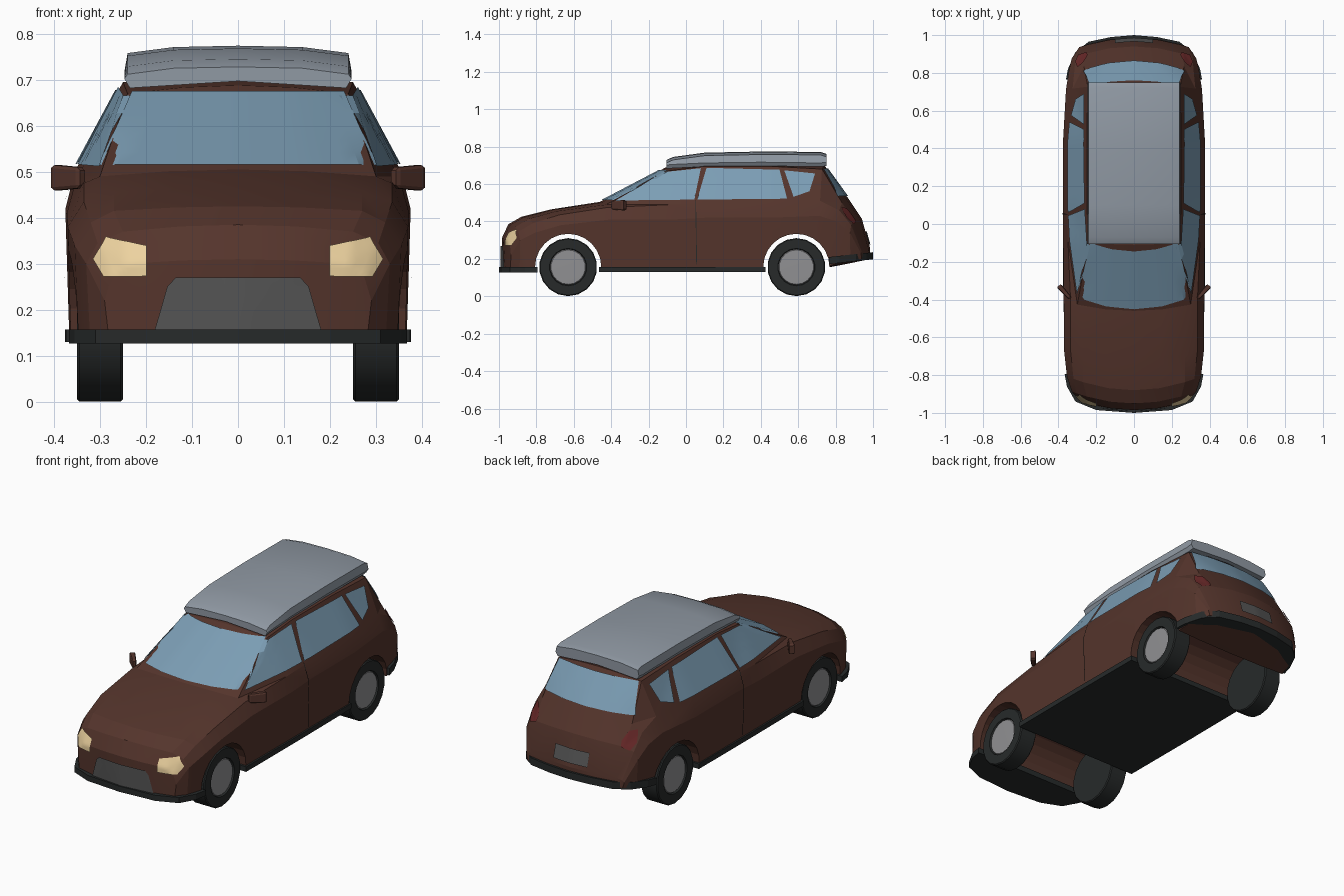
import bpy, bmesh, math
from mathutils import Vector, Matrix
from mathutils.bvhtree import BVHTree

if "Cube" in bpy.data.objects:
    bpy.data.objects.remove(bpy.data.objects["Cube"])


def mat(name, r, g, b):
    m = bpy.data.materials.new(name)
    m.diffuse_color = (r, g, b, 1)
    m.use_nodes = True
    m.node_tree.nodes["Principled BSDF"].inputs["Base Color"].default_value = m.diffuse_color
    return m


PAINT = mat("paint", .09, .035, .025)
GLASS = mat("glass", .20, .34, .46)
SILVER = mat("silver", .28, .32, .37)
TRIM = mat("trim", .02, .023, .023)
HUB = mat("hub", .28, .28, .29)
GRILLE = mat("grille", .09, .09, .09)
LAMP = mat("lamp", .85, .65, .35)
RED = mat("red", .13, .02, .02)


def finish(name, bm, material, smooth=None):
    me = bpy.data.meshes.new(name)
    bm.to_mesh(me)
    bm.free()
    ob = bpy.data.objects.new(name, me)
    bpy.context.collection.objects.link(ob)
    me.materials.append(material)
    if smooth:
        bpy.ops.object.select_all(action='DESELECT')
        ob.select_set(True)
        bpy.context.view_layer.objects.active = ob
        bpy.ops.object.shade_smooth_by_angle(angle=math.radians(smooth))
    return ob


def loft(sections):
    """Half cross-sections (bottom centre to top centre) skinned, capped and mirrored."""
    bm = bmesh.new()
    rows = [[bm.verts.new(p) for p in s] for s in sections]
    n = len(rows[0])
    for a, b in zip(rows, rows[1:]):
        for i in range(n - 1):
            bm.faces.new((a[i], a[i + 1], b[i + 1], b[i]))
    for r in (rows[0], rows[-1]):
        for i in range(n // 2 - 1):
            bm.faces.new((r[i], r[i + 1], r[n - 2 - i], r[n - 1 - i]))
    bmesh.ops.mirror(bm, geom=bm.verts[:] + bm.edges[:] + bm.faces[:],
                     axis='X', merge_dist=.0005)
    bmesh.ops.remove_doubles(bm, verts=bm.verts[:], dist=.0005)
    bmesh.ops.recalc_face_normals(bm, faces=bm.faces[:])
    return bm


# Body stations: y, plan bulge, floor z, side x z, belt x z, roof edge x z, centre z
STATIONS = [
    (-.985, .08, .15, .29, .22, .275, .27, .24, .30, .31),
    (-.95, .08, .15, .33, .30, .305, .345, .25, .37, .385),
    (-.88, .08, .15, .355, .34, .32, .39, .27, .415, .425),
    (-.72, .05, .15, .37, .38, .335, .435, .27, .455, .465),
    (-.46, .05, .15, .372, .41, .335, .475, .30, .49, .505),
    (-.11, .03, .15, .375, .41, .35, .49, .24, .67, .688),
    (.10, 0, .15, .375, .42, .355, .50, .25, .695, .708),
    (.45, 0, .15, .375, .42, .352, .505, .25, .695, .712),
    (.74, -.03, .15, .36, .43, .325, .51, .245, .68, .70),
    (.87, -.07, .175, .345, .40, .315, .46, .265, .50, .52),
    (.94, -.08, .19, .33, .34, .31, .38, .26, .40, .415),
    (.985, -.08, .20, .29, .23, .28, .24, .25, .25, .255),
]


def body_section(y, k, zb, x3, z3, x4, z4, x5, z5, zc):
    pts = [(0, zb), (.6 * x3, zb), (x3 - .008, zb), (x3, z3), (x4, z4),
           (x5, z5), (.5 * x5, z5 + .75 * (zc - z5)), (0, zc)]
    return [(x, y + k * (x / .37) ** 2, z) for x, z in pts]


bm = loft([body_section(*s) for s in STATIONS])
bmesh.ops.triangulate(bm, faces=bm.faces[:])
BODY = BVHTree.FromBMesh(bm)
body = finish("body", bm, PAINT)

# Wheel arches cut through the body
for y in (-.63, .59):
    bpy.ops.mesh.primitive_cylinder_add(vertices=24, radius=.177, depth=1,
                                        location=(0, y, .157), rotation=(0, math.pi / 2, 0))
    cutter = bpy.context.object
    cutter.name = "arch_cutter"
    cutter.hide_render = True
    mod = body.modifiers.new("arch", 'BOOLEAN')
    mod.operation, mod.solver, mod.object = 'DIFFERENCE', 'EXACT', cutter
    bpy.context.view_layer.objects.active = body
    bpy.ops.object.modifier_apply(modifier=mod.name)
    bpy.data.objects.remove(cutter)
bpy.ops.object.select_all(action='DESELECT')
body.select_set(True)
bpy.context.view_layer.objects.active = body
bpy.ops.object.shade_smooth_by_angle(angle=math.radians(14))


def project(u, v, side, s):
    """Drop a point seen from one side onto the body."""
    o, d = {'side': ((2 * s, u, v), (-s, 0, 0)),
            'front': ((u * s, -2, v), (0, 1, 0)),
            'back': ((u * s, 2, v), (0, -1, 0))}[side]
    o, d = Vector(o), Vector(d)
    hit, nor, _, _ = BODY.ray_cast(o, d)
    if hit is None:
        hit, nor, _, _ = BODY.find_nearest(Vector((o.x, 0, o.z)) if side != 'side'
                                           else Vector((.3 * s, u, v)))
    return hit - d * .003 + nor * .004, d


def panel(name, edge_a, edge_b, side, material, both=True, n=10, m=4):
    """Surface panel stretched between two matching edges and laid on the body."""
    def resample(e):
        out = []
        for p, q in zip(e, e[1:]):
            out += [Vector(p).lerp(Vector(q), i / m) for i in range(m)]
        return out + [Vector(e[-1])]
    a, b = resample(edge_a), resample(edge_b)
    for s in ((1, -1) if both else (1,)):
        bm = bmesh.new()
        grid = []
        for p, q in zip(a, b):
            row = []
            for i in range(n + 1):
                w = p.lerp(q, i / n)
                co, d = project(w.x, w.y, side, s)
                row.append(bm.verts.new(co))
            grid.append(row)
        for r, t in zip(grid, grid[1:]):
            for i in range(n):
                f = bm.faces.new((r[i], r[i + 1], t[i + 1], t[i]))
                f.normal_update()
                if f.normal.dot(d) > 0:
                    f.normal_flip()
        finish(name, bm, material, 20)


# Glass
panel("windscreen", [(-.30, .512), (-.23, .672)], [(.30, .512), (.23, .672)], 'front', GLASS, False, 16, 6)
panel("rear_window", [(-.265, .535), (-.235, .68)], [(.265, .535), (.235, .68)], 'back', GLASS, False, 16, 6)
panel("front_side_window", [(-.375, .51), (-.12, .662)], [(.045, .515), (.08, .683)], 'side', GLASS)
panel("rear_side_window", [(.06, .515), (.11, .685)], [(.54, .52), (.50, .675)], 'side', GLASS)
panel("quarter_window", [(.575, .53), (.525, .672)], [(.66, .56), (.69, .655)], 'side', GLASS)

# Lights, grille, number plate recess and door seam
panel("headlight", [(.285, .357), (.313, .31), (.29, .272)],
      [(.198, .338), (.198, .305), (.198, .273)], 'front', LAMP)
panel("grille", [(-.18, .156), (-.153, .25), (-.135, .27)],
      [(.18, .156), (.153, .25), (.135, .27)], 'front', GRILLE, False)
panel("tail_light", [(.25, .40), (.245, .425), (.265, .47)],
      [(.295, .385), (.31, .42), (.295, .475)], 'back', RED)
panel("plate_recess", [(-.10, .275), (-.10, .345)], [(.10, .275), (.10, .345)], 'back', GRILLE, False)
panel("door_seam", [(.055, .17), (.05, .51)], [(.059, .17), (.054, .51)], 'side', TRIM, True, 1)


# Dark lower trim and floor plates
def plate(name, half, z0, height, slope=0):
    bm = bmesh.new()
    outline = half + [(-x, y) for x, y in reversed(half) if x > 0]
    y0 = half[0][1]
    face = bm.faces.new([bm.verts.new((x, y, z0 + slope * (y - y0))) for x, y in outline])
    ext = bmesh.ops.extrude_face_region(bm, geom=[face])
    bmesh.ops.translate(bm, vec=(0, 0, height),
                        verts=[v for v in ext['geom'] if isinstance(v, bmesh.types.BMVert)])
    bmesh.ops.recalc_face_normals(bm, faces=bm.faces[:])
    finish(name, bm, TRIM)


plate("front_bumper", [(0, -1), (.2, -.985), (.31, -.94), (.355, -.86), (.367, -.795)], .127, .03)
plate("floor", [(.374, -.465), (.376, 0), (.374, .425)], .13, .027)
plate("rear_bumper", [(.36, .765), (.35, .82), (.31, .91), (.24, .965), (.12, .99), (0, 1)],
      .172, .038, .11)

# Wheels: lathed tyre plus hub disc
TYRE = [(0, .25), (.15, .25), (.155, .255), (.155, .345), (.15, .35), (.10, .35), (.095, .338), (0, .338)]
HUBCAP = [(.098, .337), (.092, .345), (0, .347)]


def lathe(name, profile, y, s, material, sides=18):
    bm = bmesh.new()
    vs = [bm.verts.new((x, 0, r)) for r, x in profile]
    es = [bm.edges.new(p) for p in zip(vs, vs[1:])]
    bmesh.ops.spin(bm, geom=vs + es, cent=(0, 0, 0), axis=(1, 0, 0),
                   angle=2 * math.pi, steps=sides, use_duplicate=False)
    bmesh.ops.remove_doubles(bm, verts=bm.verts[:], dist=.0005)
    bmesh.ops.recalc_face_normals(bm, faces=bm.faces[:])
    bmesh.ops.transform(bm, matrix=Matrix.Translation((0, y, .156)) @ Matrix.Diagonal((s, 1, 1, 1)),
                        verts=bm.verts[:])
    if s < 0:
        bmesh.ops.reverse_faces(bm, faces=bm.faces[:])
    finish(name, bm, material, 25)


for y in (-.63, .59):
    for s in (1, -1):
        lathe("tyre", TYRE, y, s, TRIM)
        lathe("hub", HUBCAP, y, s, HUB)

# Door mirrors
for s in (1, -1):
    bm = bmesh.new()
    bmesh.ops.create_cube(bm, size=1)
    for v in bm.verts:
        if v.co.x < 0:
            v.co.z *= .8
            v.co.y *= .7
    bmesh.ops.bevel(bm, geom=bm.edges[:], offset=.12, segments=1, affect='EDGES')
    bmesh.ops.transform(bm, verts=bm.verts[:], matrix=Matrix.Translation((s * .368, -.36, .487)) @
                        Matrix.Rotation(s * math.radians(48), 4, 'Z') @ Matrix.Diagonal((s * .09, .03, .056, 1)))
    bmesh.ops.recalc_face_normals(bm, faces=bm.faces[:])
    finish("door_mirror", bm, PAINT)

# Roof box
BOX = [(-.105, .697, .728), (-.07, .70, .745), (.1, .708, .768), (.4, .712, .774), (.72, .708, .772), (.75, .712, .762)]
finish("roof_box", loft([[(0, y, b), (.235, y, b - .015), (.247, y, b + .005),
                          (.24, y, t - .016), (.14, y, t - .003), (0, y, t)] for y, b, t in BOX]), SILVER, 40)
